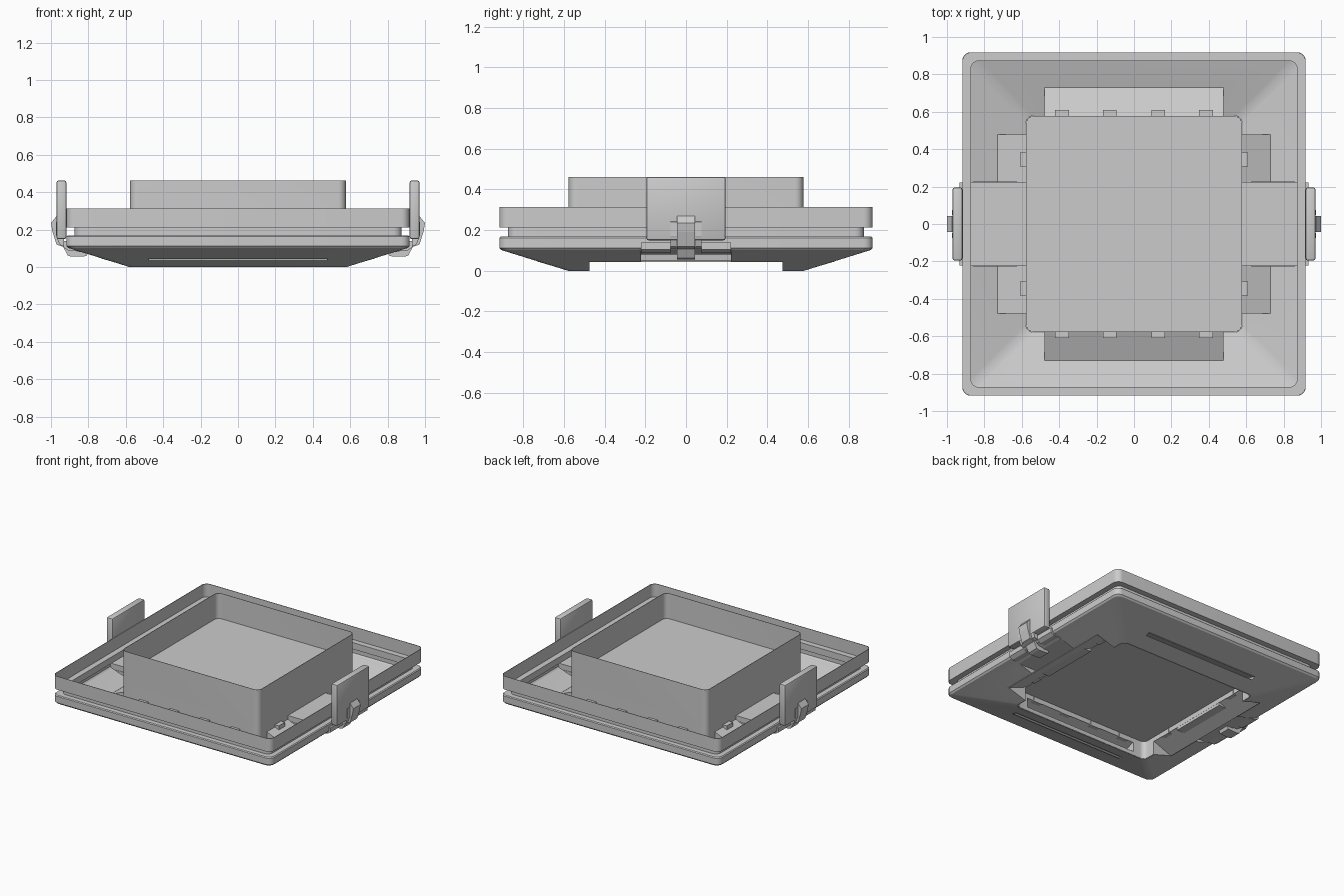
import bpy, bmesh, math
from mathutils import Matrix

old = bpy.data.objects.get("Cube")
if old:
    bpy.data.objects.remove(old)

grey = bpy.data.materials.new("mid_grey")
grey.use_nodes = True
grey.diffuse_color = (0.6, 0.6, 0.6, 1)
grey.node_tree.nodes["Principled BSDF"].inputs["Base Color"].default_value = (0.6, 0.6, 0.6, 1)


def finish(name, bm, turn=0):
    """Turn the mesh about z in degrees and link it as an object."""
    bm.transform(Matrix.Rotation(math.radians(turn), 4, "Z"))
    mesh = bpy.data.meshes.new(name)
    bm.to_mesh(mesh)
    bm.free()
    mesh.materials.append(grey)
    ob = bpy.data.objects.new(name, mesh)
    bpy.context.collection.objects.link(ob)
    return ob


def ring(bm, half, radius, z, steps=6):
    """Rounded square loop of vertices."""
    verts = []
    for corner in range(4):
        mid = math.pi / 4 + corner * math.pi / 2
        cx = math.copysign(half - radius, math.cos(mid))
        cy = math.copysign(half - radius, math.sin(mid))
        for i in range(steps + 1):
            a = (corner + i / steps) * math.pi / 2
            verts.append(bm.verts.new((cx + radius * math.cos(a), cy + radius * math.sin(a), z)))
    return verts


def loft(name, profile, radius, caps=False):
    """Rounded square wall through (half width, height) pairs, top to bottom."""
    bm = bmesh.new()
    rings = [ring(bm, h, radius, z) for h, z in profile]
    n = len(rings[0])
    for top, low in zip(rings, rings[1:]):
        for i in range(n):
            j = (i + 1) % n
            bm.faces.new((low[i], low[j], top[j], top[i]))
    if caps:
        bm.faces.new(rings[0])
        bm.faces.new(rings[-1][::-1])
    return finish(name, bm)


def extrude(name, outline, y0, y1, turn=0, bevel=0):
    """Prism from an (x, z) outline running from y0 to y1."""
    bm = bmesh.new()
    a = [bm.verts.new((x, y0, z)) for x, z in outline]
    b = [bm.verts.new((x, y1, z)) for x, z in outline]
    bm.faces.new(a)
    bm.faces.new(b[::-1])
    for i in range(len(a)):
        j = (i + 1) % len(a)
        bm.faces.new((a[j], a[i], b[i], b[j]))
    bmesh.ops.recalc_face_normals(bm, faces=bm.faces)
    if bevel:
        bmesh.ops.bevel(bm, geom=bm.edges[:], offset=bevel, segments=2,
                        profile=0.5, affect="EDGES")
    return finish(name, bm, turn)


def block(name, x0, x1, y0, y1, z0, z1, turn=0, bevel=0):
    return extrude(name, [(x0, z0), (x1, z0), (x1, z1), (x0, z1)], y0, y1, turn, bevel)


def activate(ob):
    bpy.ops.object.select_all(action="DESELECT")
    ob.select_set(True)
    bpy.context.view_layer.objects.active = ob


def thicken(ob, amount):
    mod = ob.modifiers.new("wall", "SOLIDIFY")
    mod.thickness = amount
    mod.offset = -1
    activate(ob)
    bpy.ops.object.modifier_apply(modifier=mod.name)


def cut(ob, cutter):
    cutter.hide_render = True
    mod = ob.modifiers.new("cut", "BOOLEAN")
    mod.operation = "DIFFERENCE"
    mod.solver = "EXACT"
    mod.object = cutter
    activate(ob)
    bpy.ops.object.modifier_apply(modifier=mod.name)
    bpy.data.objects.remove(cutter)


def smooth(ob, angle=30):
    activate(ob)
    bpy.ops.object.shade_smooth_by_angle(angle=math.radians(angle))


# Outer tray: upright rim, groove, lower band and sloping underside
tray = loft("tray_shell", [(0.918, 0.313), (0.918, 0.212), (0.875, 0.212), (0.875, 0.168),
                           (0.912, 0.168), (0.918, 0.162), (0.918, 0.113),
                           (0.908, 0.102), (0.58, 0)], 0.045)
thicken(tray, 0.004)

# Central box: thin open wall reaching the ground at its corners
box = loft("box_wall", [(0.577, 0.462), (0.577, 0)], 0.04)
thicken(box, 0.003)

# Openings in the box wall and through the sloping underside
for turn in (90, 270):
    cut(box, block("wall_cutter", 0.5, 0.7, -0.475, 0.475, 0.03, 0.1, turn))
    cut(tray, block("slit_cutter", 0.695, 0.728, -0.475, 0.475, -0.1, 0.2, turn))
for turn in (0, 180):
    cut(box, block("wall_cutter", 0.5, 0.7, -0.475, 0.475, -0.1, 0.1, turn))
    cut(tray, block("side_cutter", 0.5, 0.73, -0.475, 0.475, -0.1, 0.2, turn))
    cut(tray, block("channel_cutter", 0.6, 0.85, -0.225, 0.225, -0.1, 0.13, turn))
smooth(tray, 20)
smooth(box)

# Raised floor of the box
smooth(loft("box_floor", [(0.574, 0.27), (0.574, 0.135)], 0.037, caps=True))

# Ramps rising from the slope to the box, closed at their ends, with small tabs
ramp = [(0.73, 0.043), (0.73, 0.05), (0.575, 0.113), (0.575, 0.106)]
cheek = [(0.732, 0.046), (0.575, 0.11), (0.575, 0)]
tab_rows = {"front": (270, (-0.385, -0.13, 0.13, 0.385)), "back": (90, (-0.385, -0.13, 0.13, 0.385)),
            "left": (0, (-0.345, 0.345)), "right": (180, (-0.345, 0.345))}
for side, (turn, spots) in tab_rows.items():
    extrude(side + "_ramp", ramp, -0.478, 0.478, turn)
    for y in spots:
        block(side + "_tab", 0.57, 0.61, y - 0.037, y + 0.037, 0.095, 0.13, turn)
    for y in (-0.478, 0.475):
        extrude(side + "_ramp_cheek", cheek, y, y + 0.003, turn)

# Side details: channel, clip and lever
lever = [(0.955, 0.27), (0.972, 0.27), (1.0, 0.235), (0.992, 0.19), (0.97, 0.12),
         (0.935, 0.108), (0.91, 0.062), (0.89, 0.055), (0.81, 0.058), (0.8, 0.08),
         (0.89, 0.088), (0.92, 0.13), (0.955, 0.15)]
channel = [(0.575, 0.08), (0.85, 0.08), (0.91, 0.1), (0.91, 0.14), (0.575, 0.14)]
channel_cheek = [(0.728, 0.046), (0.86, 0.088), (0.86, 0.1), (0.6, 0.1)]
guide = [(0.93, 0.11), (0.955, 0.12), (0.972, 0.17), (0.972, 0.24), (0.955, 0.25), (0.93, 0.16)]
for side, turn in (("left", 0), ("right", 180)):
    for s in (-1, 1):
        # Hinge arms, lever guides and channel side walls
        lo, hi = sorted((s * 0.075, s * 0.222))
        extrude(side + "_hinge_arm", [(0.86, 0.085), (0.905, 0.088), (0.932, 0.105),
                                      (0.932, 0.14), (0.86, 0.14)], lo, hi, turn)
        lo, hi = sorted((s * 0.047, s * 0.076))
        extrude(side + "_lever_guide", guide, lo, hi, turn)
        lo, hi = sorted((s * 0.222, s * 0.228))
        extrude(side + "_channel_cheek", channel_cheek, lo, hi, turn)
    extrude(side + "_channel", channel, -0.225, 0.225, turn)
    smooth(block(side + "_clip_plate", 0.918, 0.97, -0.195, 0.195, 0.15, 0.462, turn, 0.01))
    extrude(side + "_lever", lever, -0.044, 0.044, turn)
